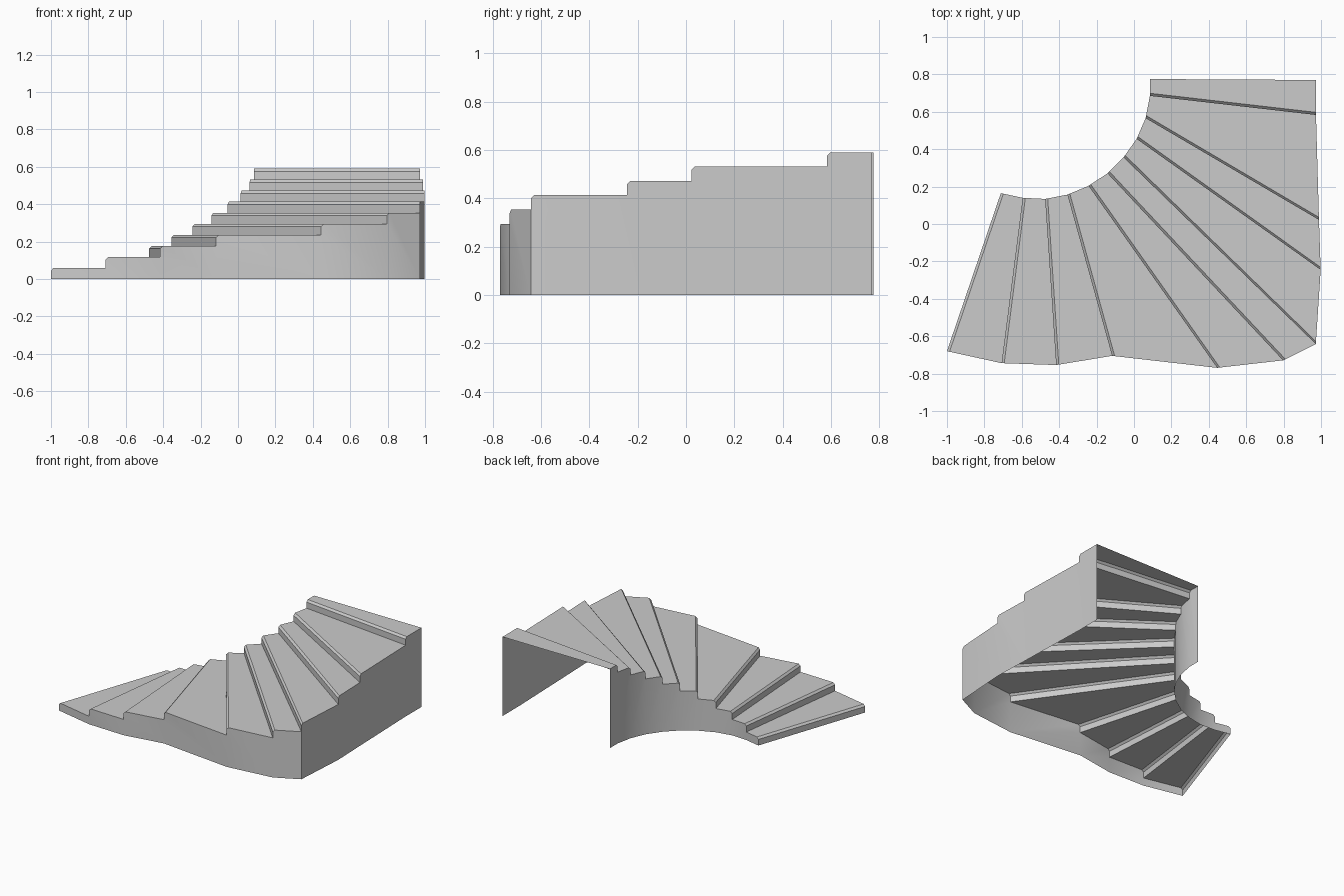
import bpy
from mathutils import Vector
from math import radians

if "Cube" in bpy.data.objects:
    bpy.data.objects.remove(bpy.data.objects["Cube"])

RISE, BEVEL = 0.059, 0.014

# Plan positions of each step's front edge, bottom to top, plus the open back end
inner = [Vector(p) for p in (
    (-0.712, 0.165), (-0.595, 0.14), (-0.475, 0.134), (-0.356, 0.157),
    (-0.243, 0.204), (-0.142, 0.271), (-0.056, 0.356), (0.014, 0.455),
    (0.062, 0.566), (0.085, 0.685), (0.085, 0.775))]
outer = [Vector(p) for p in (
    (-1.0, -0.68), (-0.708, -0.744), (-0.416, -0.754), (-0.117, -0.705),
    (0.445, -0.769), (0.797, -0.729), (0.972, -0.642), (0.998, -0.245),
    (0.989, 0.022), (0.973, 0.583), (0.973, 0.77))]
STEPS = len(inner) - 1


def nosing(side, i):
    """Plan point just behind the front edge, where the edge bevel ends."""
    return side[i] + (side[i + 1] - side[i]).normalized() * BEVEL


def add_object(name, faces):
    index, verts, polys = {}, [], []
    for face in faces:
        poly = []
        for p, z in face:
            key = (round(p.x, 5), round(p.y, 5), round(z, 5))
            if key not in index:
                index[key] = len(verts)
                verts.append(key)
            if index[key] not in poly:
                poly.append(index[key])
        polys.append(poly)
    mesh = bpy.data.meshes.new(name)
    mesh.from_pydata(verts, [], polys)
    obj = bpy.data.objects.new(name, mesh)
    bpy.context.collection.objects.link(obj)
    bpy.ops.object.select_all(action='DESELECT')
    obj.select_set(True)
    bpy.context.view_layer.objects.active = obj
    bpy.ops.object.shade_smooth_by_angle(angle=radians(30))


# Stepped side walls, one panel per step
def wall(name, side, flip):
    faces = []
    for i in range(STEPS):
        low, top = i * RISE, (i + 1) * RISE
        a, b = side[i], side[i + 1]
        face = [(a, 0), (b, 0), (b, top), (nosing(side, i), top),
                (a, top - BEVEL), (a, low)]
        faces.append(face[::-1] if flip else face)
    add_object(name, faces)


wall("outer_wall", outer, False)
wall("inner_wall", inner, True)

# Risers, bevelled front edges and treads
faces = []
for i in range(STEPS):
    low, top = i * RISE, (i + 1) * RISE
    rows = [(inner[i], outer[i], low), (inner[i], outer[i], top - BEVEL),
            (nosing(inner, i), nosing(outer, i), top),
            (inner[i + 1], outer[i + 1], top)]
    for (a, b, z), (c, d, w) in zip(rows, rows[1:]):
        faces.append([(a, z), (b, z), (d, w), (c, w)])
add_object("treads_and_risers", faces)
